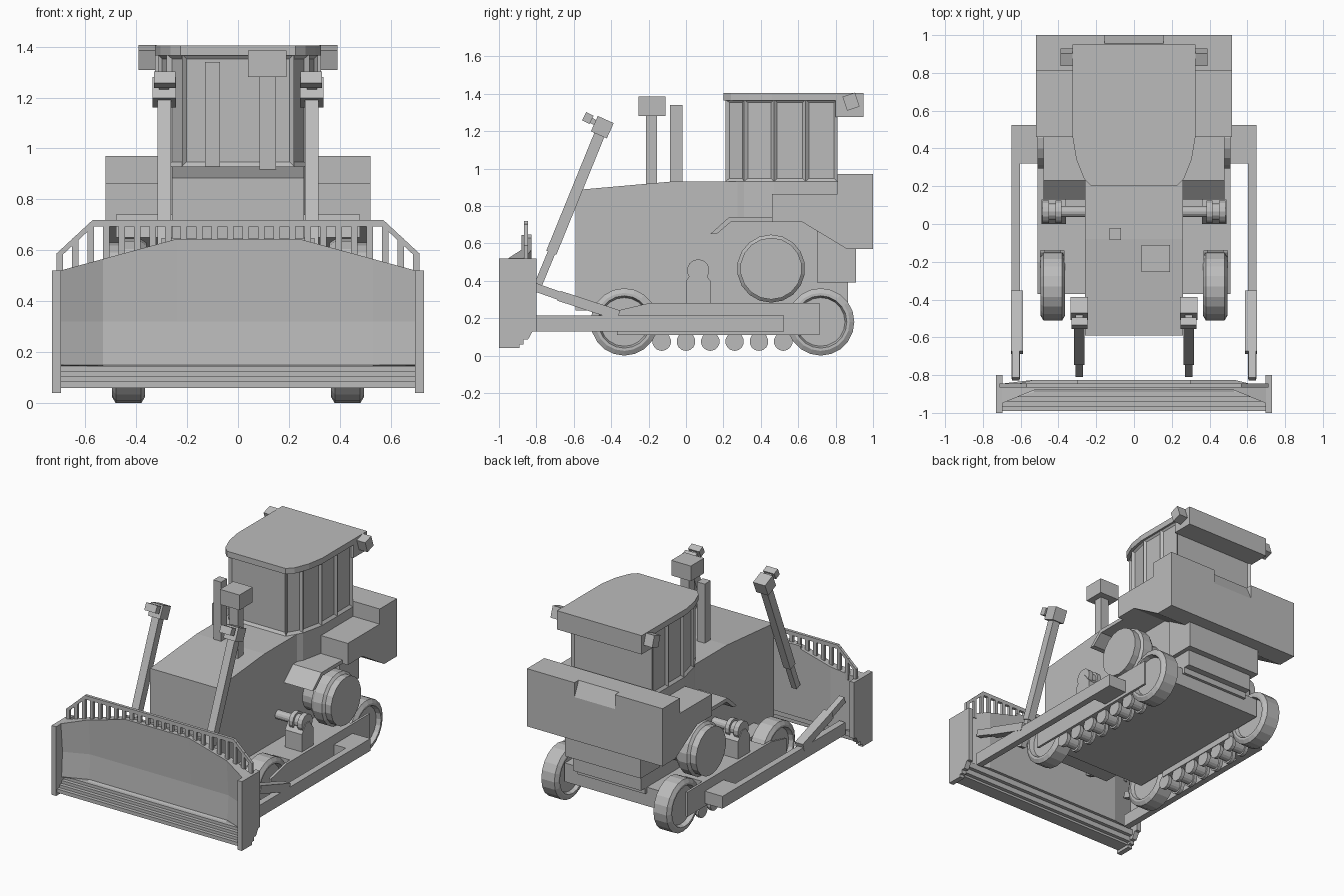
import bpy, bmesh, math

if "Cube" in bpy.data.objects:
    bpy.data.objects.remove(bpy.data.objects["Cube"])

grey = bpy.data.materials.new("plain grey")
grey.diffuse_color = (0.5, 0.5, 0.5, 1)
grey.use_nodes = True
grey.node_tree.nodes["Principled BSDF"].inputs["Base Color"].default_value = grey.diffuse_color


def finish(name, bm):
    bmesh.ops.recalc_face_normals(bm, faces=bm.faces)
    me = bpy.data.meshes.new(name)
    bm.to_mesh(me)
    bm.free()
    me.materials.append(grey)
    ob = bpy.data.objects.new(name, me)
    bpy.context.collection.objects.link(ob)
    return ob


def loft(bm, rings, cap=True):
    rows = [[bm.verts.new(p) for p in r] for r in rings]
    n = len(rows[0])
    for a, b in zip(rows, rows[1:]):
        for i in range(n):
            j = (i + 1) % n
            bm.faces.new((a[i], a[j], b[j], b[i]))
    if cap:
        bm.faces.new(rows[0])
        bm.faces.new(rows[-1])


def side_prism(name, pts, x0, x1, mirror=False):
    """Extrude a (y, z) outline from x0 to x1, optionally on both sides."""
    bm = bmesh.new()
    for s in ((1, -1) if mirror else (1,)):
        loft(bm, [[(s * x, y, z) for y, z in pts] for x in (x0, x1)])
    return finish(name, bm)


def box(name, x, y, z, mirror=False):
    pts = [(y[0], z[0]), (y[1], z[0]), (y[1], z[1]), (y[0], z[1])]
    return side_prism(name, pts, x[0], x[1], mirror)


def beam(name, a, b, thick, x0, x1):
    """Straight bar between two (y, z) points, on both sides."""
    dy, dz = b[0] - a[0], b[1] - a[1]
    k = thick / 2 / math.hypot(dy, dz)
    ny, nz = -dz * k, dy * k
    pts = [(a[0] + ny, a[1] + nz), (b[0] + ny, b[1] + nz),
           (b[0] - ny, b[1] - nz), (a[0] - ny, a[1] - nz)]
    return side_prism(name, pts, x0, x1, True)


def wheels(name, centres, profile, sides=20):
    """Turn an (x, radius) profile around each (y, z) centre, on both sides."""
    bm = bmesh.new()
    for s in (1, -1):
        for cy, cz in centres:
            loft(bm, [[(s * x, cy + r * math.sin(2 * math.pi * i / sides),
                        cz - r * math.cos(2 * math.pi * i / sides))
                       for i in range(sides)] for x, r in profile])
    return finish(name, bm)


# Main body, belly and rear housing
side_prism("body", [(-.59, .24), (-.59, .885), (-.08, .93), (.82, .93),
                    (.82, .24)], -.26, .26)
box("belly", (-.37, .37), (-.37, .8), (.15, .28))
box("rear_housing_upper", (-.29, .29), (.7, .91), (.39, .7))
box("rear_housing_lower", (-.26, .26), (.7, .865), (.28, .39))

# Rear tanks, with a sloped notch in the middle
tank = [(.46, .715), (.46, .865), (.81, .865), (.81, .97), (1, .97), (1, .57),
        (.86, .57), (.62, .715)]
side_prism("rear_tank_side", tank, .155, .52, True)
side_prism("rear_tank_middle", tank[:4] + [(.955, .97), (1, .87)] + tank[5:], -.155, .155)
side_prism("fender", [(.13, .65), (.23, .74), (.46, .74), (.46, .715),
                      (.24, .715), (.165, .65)], .25, .48, True)

# Cab with recessed windows
half = [(.22, .21), (.28, .31), (.315, .47), (.315, .64), (.315, .81)]
outline = half + [(-x, y) for x, y in reversed(half)]
bm = bmesh.new()
loft(bm, [[(x, y, z) for x, y in outline] for z in (.72, .93, 1.37)])
glass = [f for f in bm.faces if 1.1 < f.calc_center_median().z < 1.2]
bmesh.ops.recalc_face_normals(bm, faces=bm.faces)
bmesh.ops.inset_individual(bm, faces=glass, thickness=.025, depth=-.014)
finish("cab", bm)

# Roof, its rear block and lamps
half = [(.225, .2), (.265, .24), (.305, .34), (.325, .46), (.325, .95)]
outline = half + [(-x, y) for x, y in reversed(half)]
bm = bmesh.new()
loft(bm, [[(x, y, z) for x, y in outline] for z in (1.365, 1.405)])
finish("roof", bm)
box("roof_rear_block", (-.325, .325), (.8, .95), (1.275, 1.385))
beam("roof_lamp", (.87, 1.395), (.895, 1.32), .07, .32, .39)

# Exhaust and air intake on the hood
box("exhaust_pipe", (.085, .15), (-.215, -.155), (.88, 1.3))
box("exhaust_box", (.04, .19), (-.255, -.11), (1.28, 1.385))
box("intake_pipe", (-.13, -.07), (-.085, -.02), (.88, 1.34))

# Undercarriage
wheels("end_wheel", [(-.33, .18), (.72, .18)],
       [(.39, .04), (.39, .13), (.365, .14), (.365, .155), (.38, .18), (.48, .18),
        (.495, .155), (.495, .14), (.465, .13), (.465, .04)])
wheels("track_roller", [(-.13 + .13 * i, .075) for i in range(6)],
       [(.365, .05), (.39, .05), (.39, .038), (.47, .038), (.47, .05), (.495, .05)], 14)
wheels("drive_wheel", [(.455, .465)],
       [(.25, .12), (.36, .12), (.36, .165), (.385, .182), (.45, .182), (.465, .165),
        (.51, .165)], 18)
box("track_frame", (.36, .505), (-.14, .53), (.11, .28), True)
side_prism("frame_plate", [(-.37, .11), (-.37, .24), (-.2, .28), (.715, .28),
                           (.715, .11)], .496, .512, True)
side_prism("carrier_mount", [(0, .27), (0, .4), (.045, .46), (.085, .46), (.13, .4),
                             (.13, .27)], .36, .49, True)
wheels("carrier_roller", [(.065, .455)],
       [(.25, .03), (.385, .03), (.385, .06), (.415, .06), (.415, .045), (.45, .045),
        (.45, .06), (.485, .06)], 14)

# Push arms and braces
box("push_arm", (.603, .648), (-.82, .52), (.13, .215), True)
box("arm_mount", (.5, .648), (.32, .525), (.13, .215), True)
beam("arm_brace_rod", (-.82, .37), (-.55, .275), .045, .605, .645)
beam("arm_brace_tube", (-.68, .32), (-.36, .215), .055, .588, .65)

# Lift cylinders with heads and lamps
beam("lift_rod", (-.79, .38), (-.68, .645), .042, .27, .31)
beam("lift_cylinder", (-.72, .55), (-.455, 1.2), .058, .263, .317)
beam("lift_head", (-.49, 1.24), (-.405, 1.202), .09, .243, .335)
beam("lift_lamp_stem", (-.51, 1.26), (-.47, 1.235), .03, .27, .31)
beam("lift_lamp", (-.545, 1.28), (-.505, 1.26), .05, .245, .33)


# Blade: stepped cutting edge, concave face and forward wings
def blade_top(x):
    return max(.52, .645 - .125 * max(0, abs(x) - .24) / .46)


bm = bmesh.new()
sections = []
for x in (-.7, -.53, -.24, .24, .53, .7):
    w = .07 * max(0, abs(x) - .53) / .17
    t = blade_top(x)
    sec = [(-.895, .06), (-.99, .06)]
    for i in range(4):
        z = .085 + .02 * i
        sec += [(-.99 + .025 * i, z), (-.965 + .025 * i, z)]
    sec += [(-.872 - w, .15), (-.862 - w, .32), (-.88 - w, t), (-.825 - w * .6, t),
            (-.825 - w * .6, .15), (-.845, .15), (-.845, .11), (-.87, .11), (-.87, .075),
            (-.895, .075)]
    sections.append([(x, y, z) for y, z in sec])
loft(bm, sections)
finish("blade", bm)
side_prism("blade_end_plate", [(-1, .04), (-.89, .04), (-.89, .06), (-.87, .06),
                               (-.87, .085), (-.845, .085), (-.82, .13), (-.8, .13),
                               (-.8, .52), (-1, .52)], .695, .73, True)


# Guard rail above the blade: bent top bar and upright bars
def rail_top(x):
    return .72 - .13 * max(0, abs(x) - .57) / .14


bm = bmesh.new()
rings = []
for x in (-.712, -.57, .57, .712):
    t = rail_top(x)
    rings.append([(x, y, z) for y, z in ((-.865, t - .027), (-.845, t - .027),
                                         (-.845, t), (-.865, t))])
loft(bm, rings)
for i in range(24):
    x = -.7 + i * 1.4 / 23
    rings = []
    for z0, z1 in ((blade_top(x) - .04, rail_top(x) - .01),):
        for z in (z0, z1):
            rings.append([(x + dx, y, z) for dx, y in ((-.012, -.865), (.012, -.865),
                                                       (.012, -.845), (-.012, -.845))])
    loft(bm, rings)
finish("blade_guard", bm)
box("guard_back_strip", (-.3, .3), (-.845, -.825), (.6, .648))
